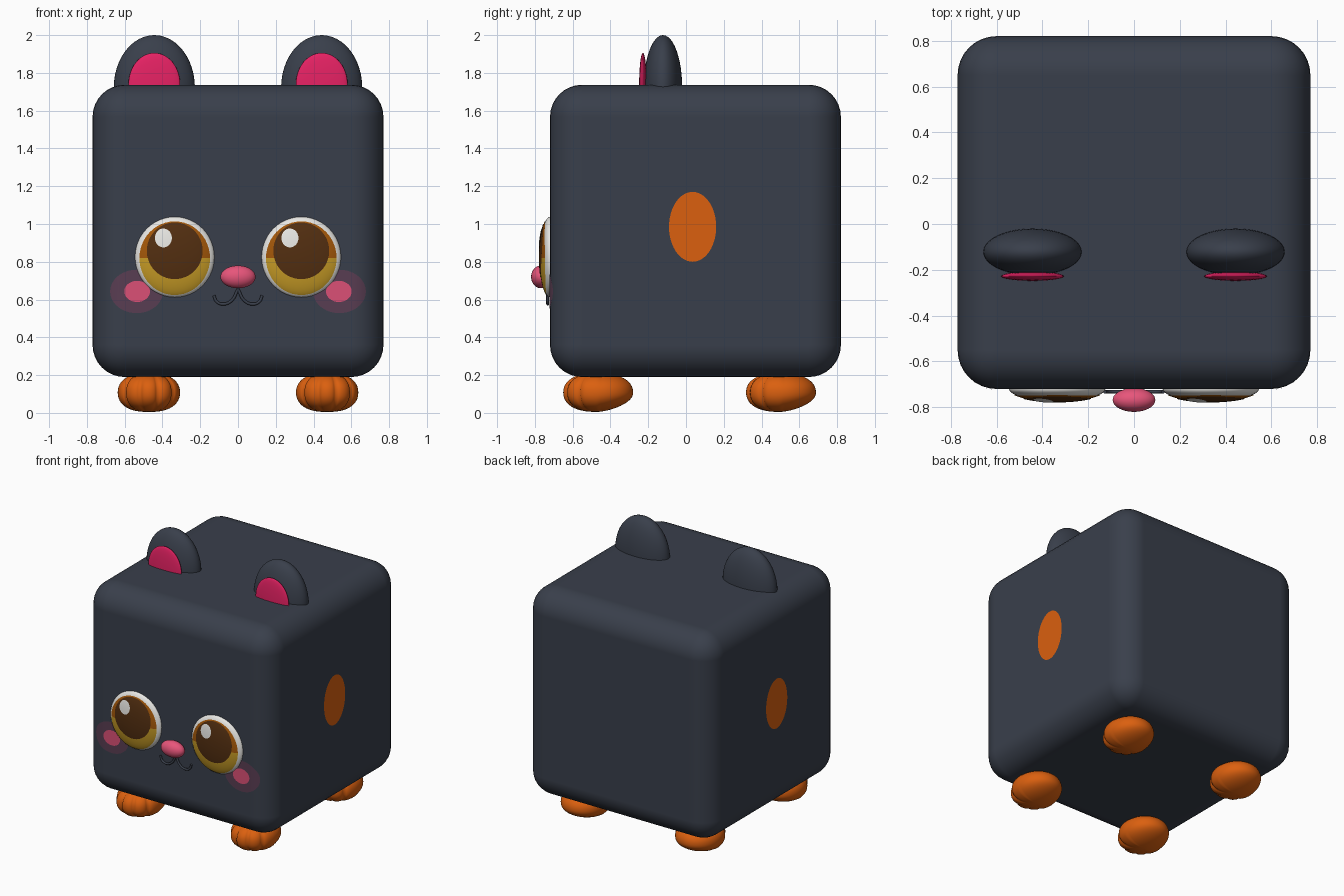
import bpy, bmesh, math
from mathutils import Vector

if "Cube" in bpy.data.objects:
    bpy.data.objects.remove(bpy.data.objects["Cube"])


def mat(name, r, g, b):
    m = bpy.data.materials.new(name)
    lin = [((c / 255 + 0.055) / 1.055) ** 2.4 if c > 10 else c / 255 / 12.92 for c in (r, g, b)]
    m.diffuse_color = (*lin, 1)
    m.use_nodes = True
    m.node_tree.nodes["Principled BSDF"].inputs["Base Color"].default_value = m.diffuse_color
    return m


SLATE = mat("slate fur", 57, 63, 75)
ROSE = mat("inner ear rose", 233, 34, 101)
ORANGE = mat("orange", 219, 96, 15)
NOSE = mat("nose pink", 234, 86, 124)
BLUSH = mat("blush pink", 219, 80, 118)
HALO = mat("blush halo", 89, 61, 82)
WHITE = mat("eye white", 235, 234, 230)
IRIS = mat("iris amber", 163, 87, 9)
GOLD = mat("iris gold", 200, 156, 38)
PUPIL = mat("pupil brown", 82, 46, 16)

# body extents and corner radius
HX, FRONT, BACK, Z0, Z1, RAD = 0.77, -0.72, 0.82, 0.19, 1.737, 0.17


def finish(bm, name, *mats):
    me = bpy.data.meshes.new(name)
    for f in bm.faces:
        f.smooth = True
    bm.to_mesh(me)
    bm.free()
    ob = bpy.data.objects.new(name, me)
    bpy.context.collection.objects.link(ob)
    for m in mats:
        me.materials.append(m)
    return ob


def ellipsoid(name, center, radii, m, seg=40, rings=24, shape=None):
    bm = bmesh.new()
    bmesh.ops.create_uvsphere(bm, u_segments=seg, v_segments=rings, radius=1)
    for v in bm.verts:
        p = shape(v.co.copy()) if shape else v.co
        v.co = Vector([center[i] + p[i] * radii[i] for i in range(3)])
    return finish(bm, name, m)


def patch(name, cu, cv, ru, rv, place, outward, mats, rings=14, seg=48, rule=None):
    """Thin elliptical plate laid on a surface given by place(u, v)."""
    bm = bmesh.new()
    hub = bm.verts.new(place(cu, cv))
    prev = None
    for i in range(1, rings + 1):
        r = math.sin(math.pi / 2 * i / rings)
        ring = [bm.verts.new(place(cu + ru * r * math.cos(2 * math.pi * k / seg),
                                   cv + rv * r * math.sin(2 * math.pi * k / seg)))
                for k in range(seg)]
        for k in range(seg):
            n = (k + 1) % seg
            if prev:
                bm.faces.new((prev[k], ring[k], ring[n], prev[n]))
            else:
                bm.faces.new((hub, ring[k], ring[n]))
        prev = ring
    bm.normal_update()
    for f in bm.faces:
        if f.normal.dot(Vector(outward)) < 0:
            f.normal_flip()
        if rule:
            f.material_index = rule(f.calc_center_median())
    return finish(bm, name, *mats)


# rounded cube body
bm = bmesh.new()
bmesh.ops.create_cube(bm, size=1)
for v in bm.verts:
    v.co = Vector((v.co.x * 2 * HX, v.co.y * (BACK - FRONT) + (BACK + FRONT) / 2,
                   v.co.z * (Z1 - Z0) + (Z1 + Z0) / 2))
body = finish(bm, "body", SLATE)
bev = body.modifiers.new("rounding", 'BEVEL')
bev.width, bev.segments, bev.harden_normals = RAD, 8, True


def front_skin(off):
    """Front face of the body, following its rounded vertical edges."""
    def place(x, z):
        d = max(0, abs(x) - (HX - RAD))
        return (x, FRONT + RAD - math.sqrt(RAD ** 2 - d ** 2) - off, z)
    return place


def paw(p):
    """Toe grooves at the front, a flatter nose end and a lifted heel."""
    x, y, z = p
    k = 1.0
    if y < 0:
        phi = math.atan2(x, -y)
        fade = max(0, min(1, (1.25 - abs(phi)) * 4))
        k = 1 - 0.11 * fade * (1 - abs(math.cos(5 * phi)) ** 0.5)
    full = 0.8 if y < 0 else 0.9
    rad = math.hypot(x, y)
    grow = rad ** full / rad if rad > 1e-5 else 1
    z = math.copysign(abs(z) ** 0.9, z)
    if z < 0 and y > 0:
        z *= 1 - 0.25 * y
    return Vector((x * k * grow, y * k * grow, z))


EZ, ER, ERZ = 0.825, 0.21, 0.213
for s, side in ((-1, "left"), (1, "right")):
    # ears
    ellipsoid(side + "_ear", (s * 0.443, -0.122, 1.72), (0.215, 0.102, 0.28), SLATE)
    ellipsoid(side + "_inner_ear", (s * 0.443, -0.228, 1.74), (0.137, 0.02, 0.166), ROSE)

    # domed eye with painted layers
    ex = s * 0.335

    def dome(off, ex=ex):
        def place(x, z):
            q = ((x - ex) / ER) ** 2 + ((z - EZ) / ERZ) ** 2
            return (x, FRONT - 0.053 * math.sqrt(max(0, 1 - q)) - off, z)
        return place

    F = (0, -1, 0)
    patch(side + "_eye_white", ex, EZ, ER, ERZ, dome(0), F, [WHITE])
    patch(side + "_iris", ex, 0.819, 0.187, 0.195, dome(0.003), F, [IRIS, GOLD],
          rule=lambda c: int(c.z < 0.819))
    patch(side + "_pupil", ex, 0.858, 0.148, 0.15, dome(0.006), F, [PUPIL])
    patch(side + "_eye_glint", ex - 0.06, 0.926, 0.045, 0.05, dome(0.009), F, [WHITE])

    # blushing cheeks
    patch(side + "_cheek_halo", s * 0.537, 0.643, 0.14, 0.115, front_skin(0.003), F, [HALO])
    patch(side + "_cheek_spot", s * 0.534, 0.643, 0.068, 0.056, front_skin(0.006), F, [BLUSH])

    # side spots
    patch(side + "_side_spot", 0.035, 0.985, 0.125, 0.185,
          lambda y, z, s=s: (s * (HX + 0.003), y, z), (s, 0, 0), [ORANGE], rings=3)

    # feet
    for cy, end in ((-0.465, "front"), (0.503, "back")):
        ellipsoid(f"{end}_{side}_foot", (s * 0.472, cy, 0.108), (0.165, 0.185, 0.103),
                  ORANGE, 80, 24, paw)

# nose
ellipsoid("nose", (0, -0.768, 0.72), (0.093, 0.052, 0.06), NOSE)

# mouth
cu = bpy.data.curves.new("mouth", 'CURVE')
cu.dimensions = '3D'
cu.bevel_depth, cu.bevel_resolution, cu.resolution_u = 0.008, 3, 8
cu.use_fill_caps = True
half = [(-0.128, 0.622), (-0.113, 0.589), (-0.078, 0.576), (-0.035, 0.594), (0, 0.655)]
for s in (-1, 1):
    sp = cu.splines.new('BEZIER')
    sp.bezier_points.add(len(half) - 1)
    for bp, (x, z) in zip(sp.bezier_points, half):
        bp.co = (-s * x, FRONT - 0.012, z)
        bp.handle_left_type = bp.handle_right_type = 'AUTO'
mouth = bpy.data.objects.new("mouth", cu)
cu.materials.append(SLATE)
bpy.context.collection.objects.link(mouth)
